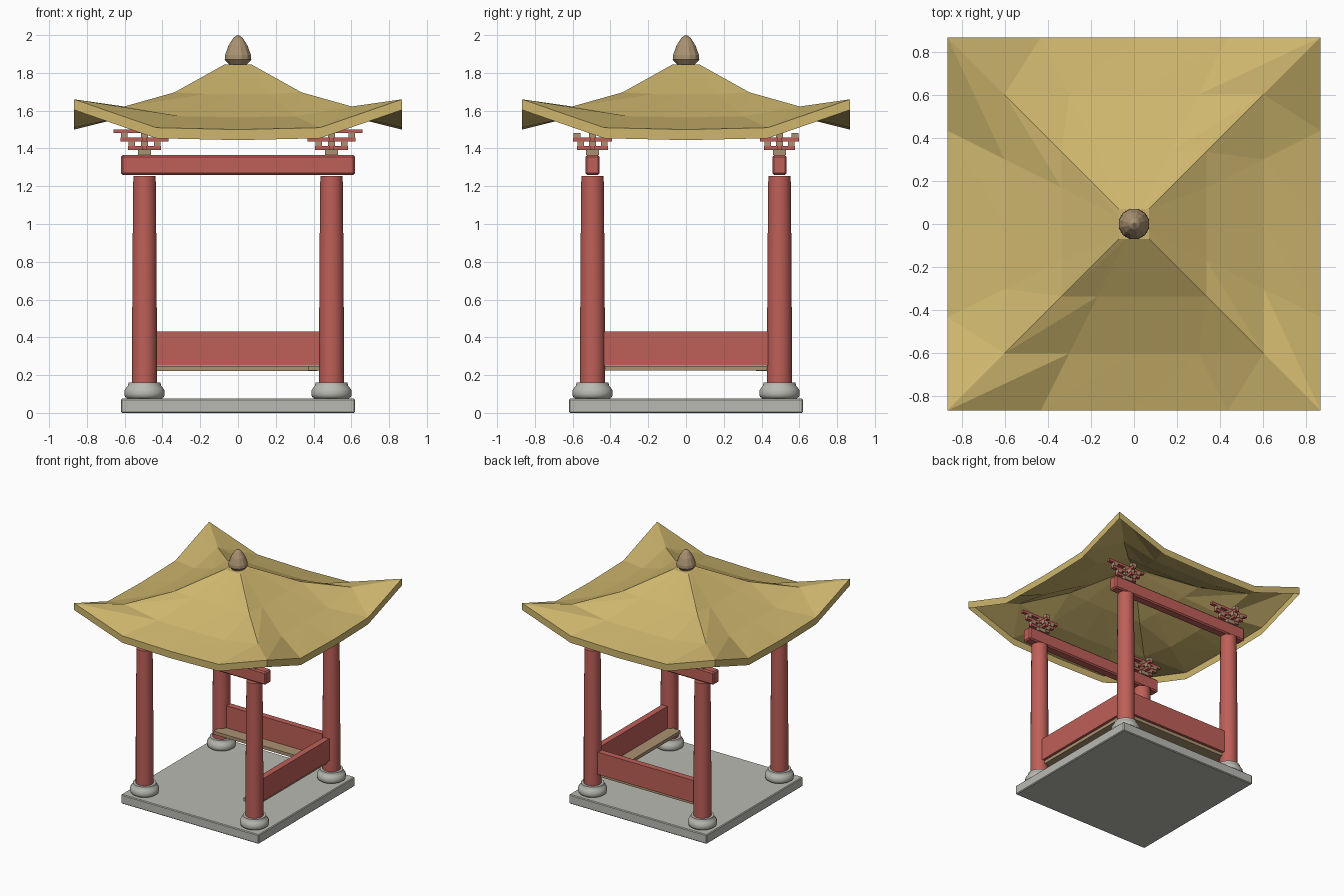
import bpy, bmesh, math
from mathutils import Vector

cube = bpy.data.objects.get("Cube")
if cube:
    bpy.data.objects.remove(cube, do_unlink=True)


def material(name, rgb):
    m = bpy.data.materials.new(name)
    m.use_nodes = True
    m.diffuse_color = (*rgb, 1)
    m.node_tree.nodes["Principled BSDF"].inputs["Base Color"].default_value = (*rgb, 1)
    return m


RED = material("red_paint", (0.52, 0.115, 0.098))
GOLD = material("straw_roof", (0.62, 0.47, 0.155))
STONE = material("pale_stone", (0.49, 0.49, 0.45))
WOOD = material("tan_wood", (0.40, 0.285, 0.165))


def finish(name, bm, mat, smooth=False):
    mesh = bpy.data.meshes.new(name)
    bm.to_mesh(mesh)
    bm.free()
    mesh.materials.append(mat)
    obj = bpy.data.objects.new(name, mesh)
    bpy.context.collection.objects.link(obj)
    if smooth:
        bpy.ops.object.select_all(action="DESELECT")
        obj.select_set(True)
        bpy.context.view_layer.objects.active = obj
        bpy.ops.object.shade_smooth_by_angle(angle=math.radians(40))
    return obj


def box(name, centre, size, mat, bevel=0):
    bm = bmesh.new()
    bmesh.ops.create_cube(bm, size=1)
    bmesh.ops.scale(bm, vec=size, verts=bm.verts)
    bmesh.ops.translate(bm, vec=centre, verts=bm.verts)
    if bevel:
        bmesh.ops.bevel(bm, geom=bm.edges[:], offset=bevel, segments=1, affect="EDGES")
    return finish(name, bm, mat)


def lathe(name, profile, x, y, sides, mat, smooth):
    """Closed turned shape from (radius, height) pairs, bottom to top."""
    bm = bmesh.new()
    rings = []
    for r, z in profile:
        angles = [2 * math.pi * (i + 0.5) / sides for i in range(sides)]
        rings.append([bm.verts.new((x + r * math.cos(a), y + r * math.sin(a), z)) for a in angles])
    for low, high in zip(rings, rings[1:]):
        for i in range(sides):
            j = (i + 1) % sides
            bm.faces.new((low[i], low[j], high[j], high[i]))
    bm.faces.new(rings[0][::-1])
    bm.faces.new(rings[-1])
    return finish(name, bm, mat, smooth)


# Stone floor
box("floor_slab", (0, 0, 0.0375), (1.24, 1.24, 0.075), STONE, 0.006)

# Columns, footings and bracket sets at the four corners
P = 0.495
FOOTING = [(0.09, 0.075), (0.104, 0.085), (0.108, 0.1), (0.106, 0.12),
           (0.097, 0.135), (0.088, 0.145), (0.086, 0.16)]
COLUMN = [(0.066, 0.16), (0.066, 0.5), (0.064, 0.85), (0.06, 1.255)]
# Bracket tiers: height, arm length along x, arm length along y
TIERS = [(1.403, 0.175, 0.165), (1.447, 0.255, 0.205), (1.491, 0.33, 0)]
for side, sx in (("left", 1), ("right", -1)):
    for end, sy in (("front", -1), ("back", 1)):
        tag = f"{end}_{side}"
        x, y = sx * P, sy * P
        lathe(f"footing_{tag}", FOOTING, x, y, 24, STONE, True)
        lathe(f"column_{tag}", COLUMN, x, y, 20, RED, True)
        box(f"bracket_seat_{tag}", (x, y, 1.38), (0.07, 0.07, 0.03), WOOD)
        for n, (z, lx, ly) in enumerate(TIERS):
            box(f"bracket_arm_x{n}_{tag}", (x, y, z), (lx, 0.026, 0.02), RED)
            if not ly:
                continue
            box(f"bracket_arm_y{n}_{tag}", (x, y, z), (0.026, ly, 0.02), RED)
            # Small bearing blocks carrying the next tier
            ex, ey = lx / 2 - 0.02, ly / 2 - 0.02
            for k, (dx, dy) in enumerate(((0, 0), (ex, 0), (-ex, 0), (0, ey), (0, -ey))):
                box(f"bracket_block{n}{k}_{tag}", (x + dx, y + dy, z + 0.022),
                    (0.036, 0.036, 0.024), WOOD)

# Main beams
for end, sy in (("front", -1), ("back", 1)):
    box(f"beam_{end}", (0, sy * P, 1.312), (1.24, 0.076, 0.106), RED, 0.01)

# Backrests and benches on the back and left sides
box("backrest_back", (0, P, 0.34), (0.92, 0.05, 0.18), RED)
box("backrest_left", (P, 0, 0.34), (0.05, 0.92, 0.18), RED)
box("bench_back", (-0.03, 0.435, 0.236), (0.9, 0.13, 0.026), WOOD)
box("bench_left", (0.435, 0, 0.2365), (0.13, 0.92, 0.026), WOOD)

# Roof: one open curved sheet with upturned corners and a hanging rim
HALF, TIP, SEGS, RINGS, RIM = 0.868, 0.07, 4, 3, 0.056


def roof_point(ring, side, step):
    t = ring / RINGS
    half = TIP + (HALF - TIP) * t
    s = 2 * step / SEGS - 1
    z = 1.5 + 0.345 * (1 - t) ** 1.5 + 0.16 * t ** 2.6 * abs(s) ** 4
    c, d = ((1, 0), (0, 1), (-1, 0), (0, -1))[side]
    u, v = s * half, -half
    return Vector((u * c - v * d, u * d + v * c, z))


bm = bmesh.new()
loops = [[bm.verts.new(roof_point(r, side, i)) for side in range(4) for i in range(SEGS)]
         for r in range(RINGS + 1)]
count = 4 * SEGS
for inner, outer in zip(loops, loops[1:]):
    for i in range(count):
        j = (i + 1) % count
        bm.faces.new((outer[i], outer[j], inner[j]))
        bm.faces.new((outer[i], inner[j], inner[i]))
bm.faces.new(loops[0])
eave = loops[-1]
hem = [bm.verts.new(v.co - Vector((0, 0, RIM))) for v in eave]
for i in range(count):
    j = (i + 1) % count
    bm.faces.new((hem[i], hem[j], eave[j], eave[i]))
finish("roof", bm, GOLD)

# Finial
FINIAL = [(0.05, 1.845), (0.073, 1.87), (0.071, 1.895), (0.052, 1.945),
          (0.026, 1.985), (0.004, 2.0)]
lathe("finial", FINIAL, 0, 0, 12, WOOD, False)
